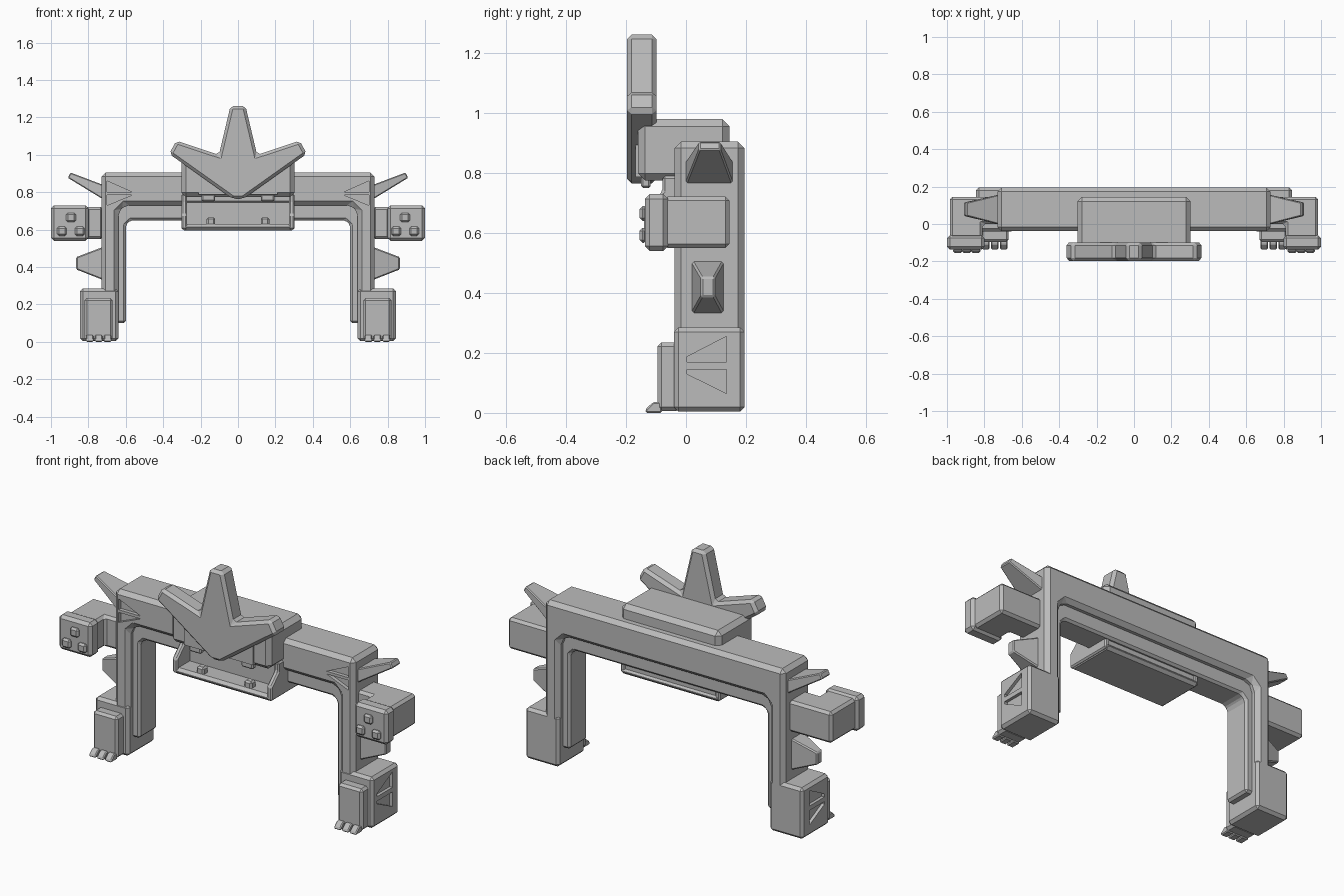
import bpy, bmesh

grey = bpy.data.materials.new("plain grey")
grey.diffuse_color = (0.5, 0.5, 0.5, 1)


def loft(name, a, b, bevel=0.0, mirror=False, cutter=None):
    """Solid between two matching loops, with chamfer, cut and mirror."""
    bm = bmesh.new()
    va = [bm.verts.new(p) for p in a]
    vb = [bm.verts.new(p) for p in b]
    n = len(a)
    bm.faces.new(va)
    bm.faces.new(vb[::-1])
    for i in range(n):
        j = (i + 1) % n
        bm.faces.new((va[i], vb[i], vb[j], va[j]))
    bmesh.ops.recalc_face_normals(bm, faces=bm.faces)
    me = bpy.data.meshes.new(name)
    bm.to_mesh(me)
    bm.free()
    me.materials.append(grey)
    ob = bpy.data.objects.new(name, me)
    bpy.context.collection.objects.link(ob)
    if bevel:
        m = ob.modifiers.new("chamfer", 'BEVEL')
        m.width, m.segments, m.limit_method = bevel, 1, 'ANGLE'
    for c in cutter or []:
        m = ob.modifiers.new("cut", 'BOOLEAN')
        m.operation, m.solver, m.object = 'DIFFERENCE', 'EXACT', c
    if mirror:
        ob.modifiers.new("mirror", 'MIRROR')
    return ob


def prism_y(name, pts, y0, y1, **kw):
    return loft(name, [(x, y0, z) for x, z in pts], [(x, y1, z) for x, z in pts], **kw)


def prism_x(name, pts, x0, x1, **kw):
    return loft(name, [(x0, y, z) for y, z in pts], [(x1, y, z) for y, z in pts], **kw)


def box(name, x, y, z, **kw):
    return prism_y(name, [(x[0], z[0]), (x[1], z[0]), (x[1], z[1]), (x[0], z[1])], *y, **kw)


def rect_x(x, y, z):
    return [(x, y[0], z[0]), (x, y[1], z[0]), (x, y[1], z[1]), (x, y[0], z[1])]


def hide(ob):
    ob.hide_render = True
    ob.hide_viewport = True
    return ob


def sym(pts):
    return pts + [(-x, z) for x, z in reversed(pts)]


# Triangular groove cutters
corner_cuts = [
    hide(prism_y("corner_cutter_top", [(0.70, 0.86), (0.70, 0.80), (0.565, 0.80)], -0.2, -0.018, mirror=True)),
    hide(prism_y("corner_cutter_low", [(0.70, 0.785), (0.70, 0.73), (0.565, 0.785)], -0.2, -0.018, mirror=True))]
foot_cuts = [
    hide(prism_x("foot_cutter_top", [(0.003, 0.17), (0.135, 0.17), (0.135, 0.255), (0.003, 0.187)], 0.828, 0.95)),
    hide(prism_x("foot_cutter_low", [(0.003, 0.145), (0.135, 0.145), (0.135, 0.065), (0.003, 0.13)], 0.828, 0.95))]

# Gate frame and its inner lining
prism_y("gate_frame", sym([(0.73, 0.02), (0.73, 0.905), ]) [:2] +
        [(-0.73, 0.905), (-0.73, 0.02), (-0.64, 0.02), (-0.64, 0.695), (-0.605, 0.73),
         (0.605, 0.73), (0.64, 0.695), (0.64, 0.02)],
        -0.038, 0.195, bevel=0.022, cutter=corner_cuts)
prism_y("inner_lining",
        [(0.66, 0.10), (0.66, 0.76), (-0.66, 0.76), (-0.66, 0.10), (-0.60, 0.10), (-0.60, 0.625),
         (-0.575, 0.65), (0.575, 0.65), (0.60, 0.625), (0.60, 0.10)],
        0.0, 0.155, bevel=0.012)

# Feet with front plate and toes
box("foot", (0.64, 0.845), (-0.04, 0.195), (0.004, 0.285), bevel=0.015, mirror=True, cutter=foot_cuts)
box("foot_front", (0.67, 0.82), (-0.095, -0.02), (0.006, 0.235), bevel=0.013, mirror=True)
for i in range(3):
    x = 0.697 + i * 0.048
    prism_x("toe", [(-0.135, 0), (-0.08, 0), (-0.08, 0.036), (-0.11, 0.036), (-0.135, 0.012)],
            x - 0.02, x + 0.02, bevel=0.005, mirror=True)

# Bent arms, fists and knuckles
prism = [(0.72, 0.0), (0.72, 0.145), (0.985, 0.145), (0.985, -0.075), (0.81, -0.075), (0.81, 0.0)]
loft("arm", [(x, y, 0.55) for x, y in prism], [(x, y, 0.722) for x, y in prism], bevel=0.014, mirror=True)
box("fist", (0.80, 1.0), (-0.137, -0.06), (0.54, 0.73), bevel=0.016, mirror=True)
for x, z in ((0.893, 0.665), (0.942, 0.592), (0.846, 0.592)):
    box("knuckle", (x - 0.026, x + 0.026), (-0.155, -0.13), (z - 0.025, z + 0.025), bevel=0.01, mirror=True)

# Side spikes
loft("upper_spike",
     [(0.71, -0.005, 0.755), (0.71, 0.16, 0.755), (0.71, 0.16, 0.835), (0.71, -0.005, 0.835)],
     [(0.91, 0.043, 0.877), (0.91, 0.115, 0.877), (0.895, 0.115, 0.905), (0.895, 0.043, 0.905)],
     bevel=0.005, mirror=True)
loft("lower_spike", rect_x(0.72, (0.018, 0.127), (0.33, 0.508)),
     rect_x(0.865, (0.05, 0.096), (0.387, 0.453)), bevel=0.006, mirror=True)

# Head and face plate
box("head", (-0.303, 0.303), (-0.16, 0.145), (0.775, 0.98), bevel=0.024)
box("face_plate", (-0.21, 0.21), (-0.168, -0.15), (0.787, 0.95))

# Open jaw: floor, side walls, back and teeth
box("jaw_floor", (-0.303, 0.303), (-0.14, 0.145), (0.595, 0.63), bevel=0.015)
prism_x("jaw_side", [(-0.14, 0.60), (0.14, 0.60), (0.14, 0.79), (-0.078, 0.79), (-0.078, 0.74), (-0.14, 0.68)],
        0.272, 0.303, bevel=0.008, mirror=True)
box("jaw_back", (-0.29, 0.29), (-0.03, 0.135), (0.61, 0.79))
box("upper_tooth", (0.122, 0.195), (-0.15, -0.118), (0.75, 0.79), bevel=0.007, mirror=True)
box("lower_tooth", (0.122, 0.168), (-0.125, -0.08), (0.62, 0.665), bevel=0.009, mirror=True)

# Three-pointed crest
prism_y("crest", sym([(0.04, 1.262), (0.102, 1.0), (0.33, 1.075), (0.368, 1.005), (0.03, 0.765)]),
        -0.197, -0.098, bevel=0.016)
